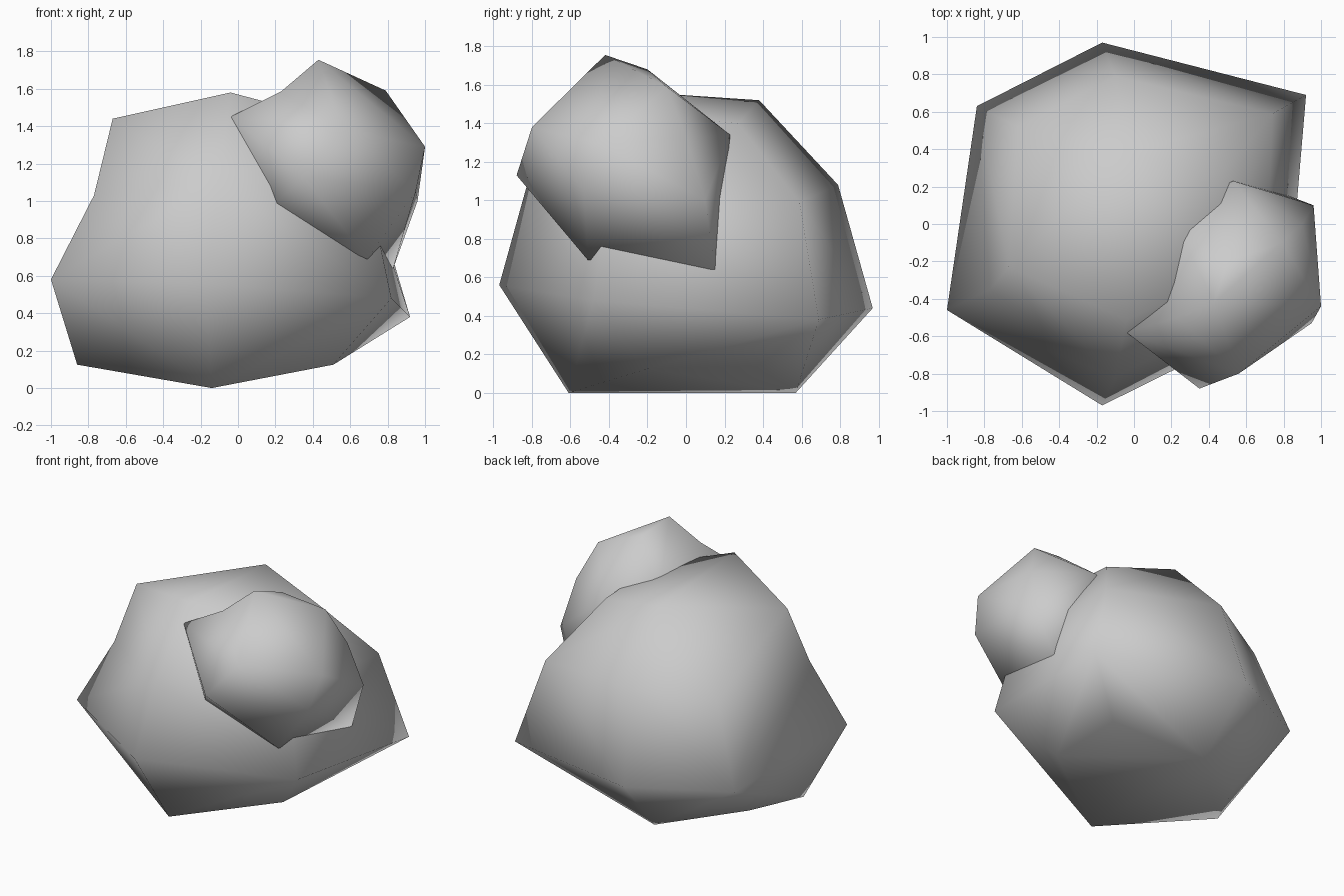
import bpy, bmesh
from mathutils import Vector

cube = bpy.data.objects.get("Cube")
if cube:
    bpy.data.objects.remove(cube, do_unlink=True)

# Single stone colour
stone = bpy.data.materials.new("stone_grey")
stone.use_nodes = True
grey = (0.6, 0.6, 0.6, 1)
stone.diffuse_color = grey
stone.node_tree.nodes["Principled BSDF"].inputs["Base Color"].default_value = grey


def dent(bm, start, end, target):
    """Split the edge between two corners and move its middle to target."""
    def nearest(point):
        return min(bm.verts, key=lambda v: (v.co - Vector(point)).length)
    a, b = nearest(start), nearest(end)
    edge = bm.edges.get((a, b))
    if edge is None:
        return
    opposite = [v for f in edge.link_faces for v in f.verts if v not in (a, b)]
    new_edge, middle = bmesh.utils.edge_split(edge, a, 0.5)
    for vert in opposite:
        bmesh.ops.connect_vert_pair(bm, verts=[middle, vert])
    middle.co = Vector(target)


def boulder(name, corners, dents=()):
    """Faceted lump wrapped around its corner points, shaded smooth."""
    bm = bmesh.new()
    for point in corners:
        bm.verts.new(point)
    hull = bmesh.ops.convex_hull(bm, input=bm.verts[:])
    loose = {g for g in hull["geom_interior"] + hull["geom_unused"]
             if isinstance(g, bmesh.types.BMVert)}
    bmesh.ops.delete(bm, geom=list(loose), context="VERTS")
    for start, end, target in dents:
        dent(bm, start, end, target)
    bmesh.ops.recalc_face_normals(bm, faces=bm.faces[:])
    for face in bm.faces:
        face.smooth = True
    mesh = bpy.data.meshes.new(name)
    bm.to_mesh(mesh)
    bm.free()
    mesh.materials.append(stone)
    obj = bpy.data.objects.new(name, mesh)
    bpy.context.collection.objects.link(obj)
    return obj


# Large boulder: rings of corners from the base upwards
base_ring = [(-.14, -.61, 0), (.51, -.2, .125), (.5, .38, .14),
             (-.14, .57, 0), (-.68, .23, .12), (-.86, -.15, .125)]
wide_ring = [(-.17, -.97, .56), (.82, -.48, .48), (.92, .69, .38),
             (-.17, .97, .44), (-.84, .63, .45), (-1, -.46, .58)]
shoulder_ring = [(-.1, -.82, 1.1), (.7, -.4, 1.05), (.74, .59, .99),
                 (-.1, .79, 1.08), (-.62, .52, 1.02)]
crown = [(-.04, -.51, 1.58), (.45, -.3, 1.45), (.47, .27, 1.4),
         (-.04, .38, 1.52), (-.67, -.23, 1.44)]
boulder("large_boulder", base_ring + wide_ring + shoulder_ring + crown,
        [(wide_ring[-1], crown[-1], (-.77, -.35, 1.03))])

# Small boulder: sunk into the upper front corner of the large one
underside = [(.83, .15, .64), (.69, -.51, .69), (.4, .1, .75), (.15, -.6, .93)]
sides = [(.35, -.88, 1.13), (.95, -.53, 1.05), (.96, .1, 1), (.9, 0, 1.33),
         (1, -.44, 1.29), (.56, -.8, 1.38), (.53, .23, 1.34),
         (.19, .06, 1.35), (-.04, -.58, 1.45)]
peak = [(.79, -.1, 1.59), (.5, -.2, 1.68), (.43, -.42, 1.755)]
boulder("small_boulder", underside + sides + peak,
        [(sides[-1], peak[-1], (.23, -.5, 1.585))])
